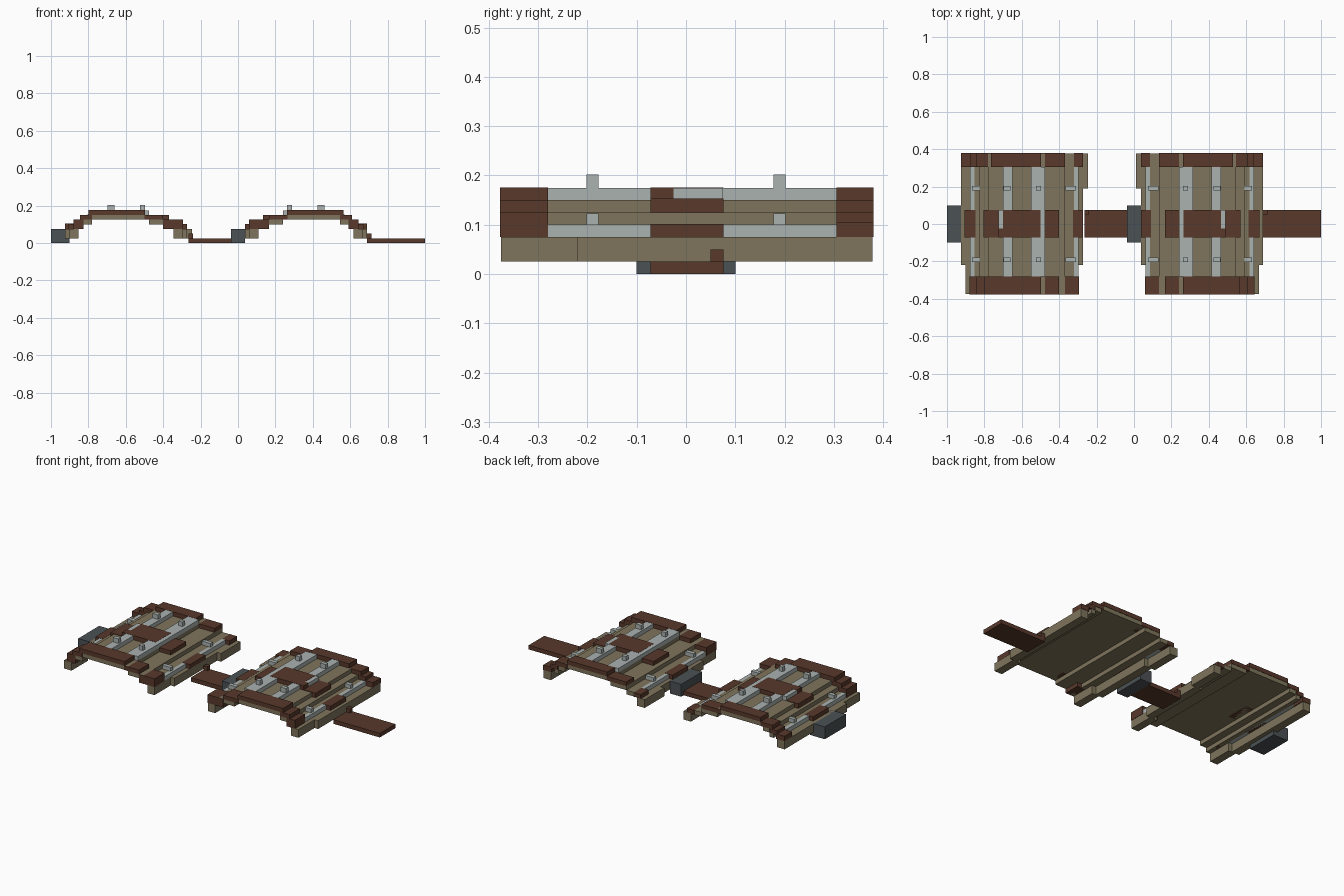
import bpy


def material(name, rgb):
    m = bpy.data.materials.new(name)
    m.diffuse_color = (*rgb, 1)
    return m


BROWN = material("dark_brown_leather", (0.098, 0.040, 0.024))
TAN = material("weathered_wood", (0.212, 0.178, 0.107))
GREY = material("light_metal", (0.40, 0.445, 0.434))
DARK = material("dark_metal", (0.07, 0.083, 0.09))

FACES = [(0, 2, 3, 1), (4, 5, 7, 6), (0, 1, 5, 4), (2, 6, 7, 3), (0, 4, 6, 2), (1, 3, 7, 5)]


def boxes(name, mat, specs, flip=False):
    """One object from boxes (x0, x1, y0, y1, z0, z1); flip mirrors to the left panel."""
    verts, faces = [], []
    for x0, x1, y0, y1, z0, z1 in specs:
        if flip:
            x0, x1 = -0.235 - x1, -0.235 - x0
        n = len(verts)
        verts += [(x, y, z) for z in (z0, z1) for y in (y0, y1) for x in (x0, x1)]
        faces += [tuple(n + i for i in f) for f in FACES]
    me = bpy.data.meshes.new(name)
    me.from_pydata(verts, [], faces)
    me.materials.append(mat)
    ob = bpy.data.objects.new(name, me)
    bpy.context.collection.objects.link(ob)


F, B = -0.375, 0.378          # front and back ends
A, C, D, E, G, H = 0.075, 0.10, 0.125, 0.15, 0.176, 0.202  # step heights


def panel(side, flip):
    def part(name, mat, specs):
        boxes(side + "_" + name, mat, specs, flip)

    # arched body made of stepped planks
    part("planks", TAN, [
        (0.24, 0.545, F, B, D, E),
        (0.135, 0.24, F, B, C, D), (0.545, 0.59, F, B, C, D),
        (0.085, 0.135, F, B, A, C), (0.59, 0.617, F, B, A, C),
    ])
    # lower rails, stepping outward towards the back
    part("lower_rails", TAN, [
        (0.012, 0.062, 0.19, B, 0.025, A),
        (0.037, 0.085, -0.22, 0.19, 0.025, A),
        (0.062, 0.11, F, -0.22, 0.025, A),
        (0.64, 0.69, -0.22, B, 0.025, A),
        (0.617, 0.667, F, -0.22, 0.025, A),
    ])
    # metal bands along the planks
    part("bands", GREY, [
        (0.24, 0.315, -0.28, 0.305, E, G - 0.001),
        (0.415, 0.465, -0.28, 0.305, E, G - 0.001),
        (0.465, 0.49, -0.025, 0.305 - 0.23, E, G - 0.001),
        (0.062, 0.085, -0.28, 0.305, A, C),
        (0.617, 0.642, -0.28, 0.305, A, C),
    ])
    # studs on the bands
    part("studs", GREY, [(x0, x1, y - 0.012, y + 0.012, z0, z1)
                         for y in (-0.19, 0.19)
                         for x0, x1, z0, z1 in ((0.262, 0.288, G - 0.002, H),
                                                (0.425, 0.462, G - 0.002, H),
                                                (0.075, 0.13, C, D - 0.002),
                                                (0.592, 0.63, C, D - 0.002))])
    # front trim
    y0, y1 = F - 0.002, -0.28
    part("front_trim", BROWN, [
        (0.06, 0.165, y0, y1, A, D), (0.165, 0.265, y0, y1, D, E),
        (0.262, 0.565, y0, y1, E, G),
        (0.545, 0.61, y0, y1, D, E), (0.59, 0.645, y0, y1, A, D),
    ])
    # back trim
    y0, y1 = 0.305, B + 0.002
    part("back_trim", BROWN, [
        (0.037, 0.085, y0, y1, A, C), (0.135, 0.265, y0, y1, D, E),
        (0.262, 0.53, y0, y1, E, G),
        (0.53, 0.61, y0, y1, D, E), (0.635, 0.69, y0, y1, A, D - 0.02),
        (0.595, 0.64, y0, y1, C, D),
    ])
    # centre belt
    y0, y1 = -0.072, 0.076
    part("centre_belt", BROWN, [
        (0.037, 0.09, y0, y1, A, C + 0.001), (0.165, 0.24, y0, y1, D, E),
        (0.265, 0.465, y0, y1, E, G), (0.465, 0.49, y0, -0.025, E, G),
        (0.49, 0.57, y0, y1, D, E + 0.003),
        (0.612, 0.67, y0, y1, A, C + 0.001),
    ])


panel("right", False)
panel("left", True)

# strap and buckle block for each panel
for side, bx0, bx1, sx0, sx1 in (("left", -1.0, -0.9, -0.265, -0.035),
                                 ("right", -0.038, 0.037, 0.69, 1.0)):
    boxes(side + "_buckle", DARK, [(bx0, bx1, -0.1, 0.1, 0, A)])
    boxes(side + "_strap", BROWN, [(sx0, sx1, -0.072, 0.076, 0, 0.025),
                                   (sx0, sx0 + 0.025, 0.05, 0.076, 0.025, 0.05)])
